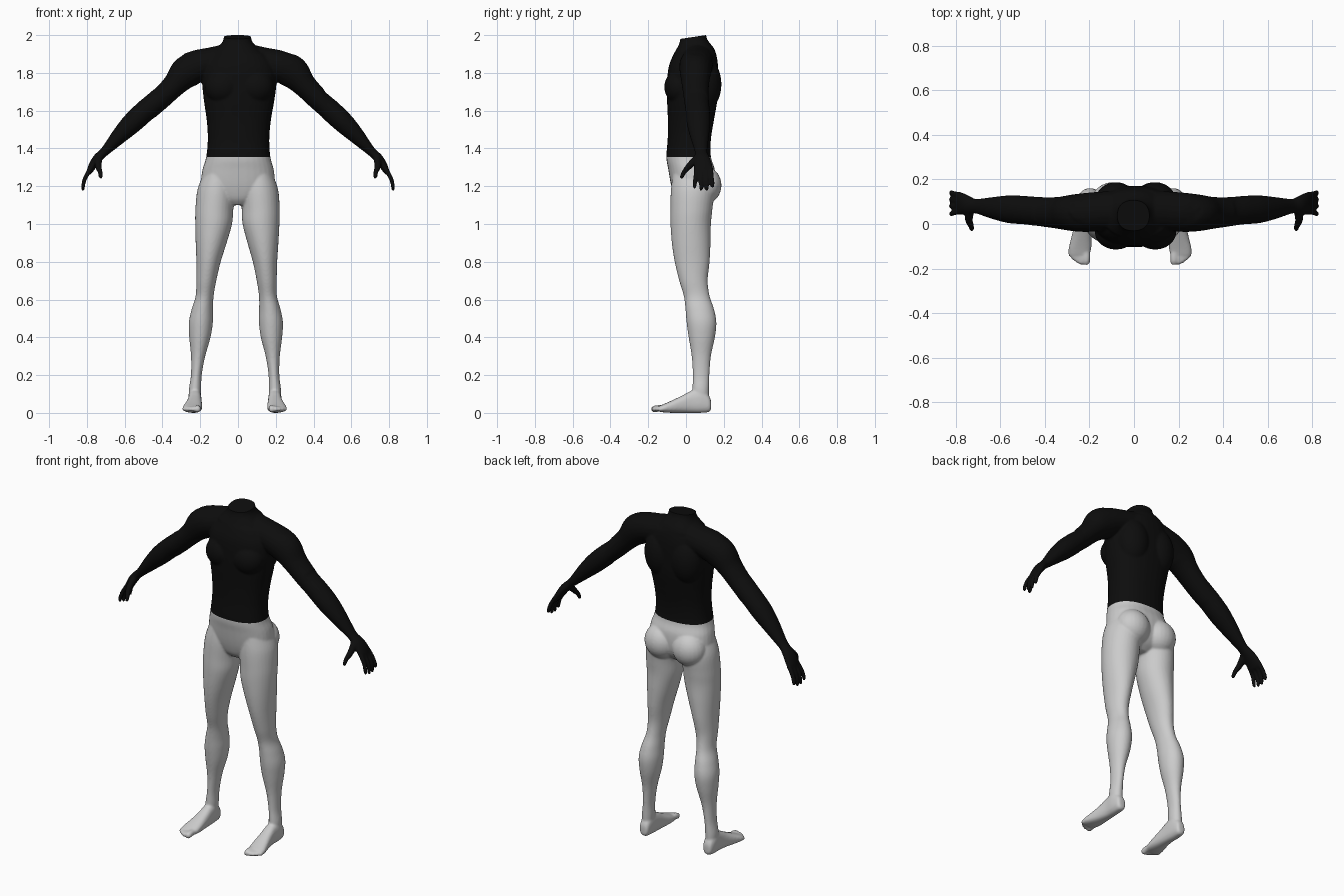
import bpy, bmesh, math
from mathutils import Vector, Matrix

if "Cube" in bpy.data.objects:
    bpy.data.objects.remove(bpy.data.objects["Cube"])

HEM = 1.356
bm = bmesh.new()


def resample(rows, k=5):
    """Catmull-Rom smoothing of rows of numbers."""
    out = []
    rows = [Vector(r) for r in rows]
    for i in range(len(rows) - 1):
        a, b = rows[max(i - 1, 0)], rows[i]
        c, d = rows[i + 1], rows[min(i + 2, len(rows) - 1)]
        for s in range(k):
            t = s / k
            out.append(b + 0.5 * t * (c - a + t * (2 * a - 5 * b + 4 * c - d + t * (3 * (b - c) + d - a))))
    return out + [rows[-1]]


def loft(rings):
    vs = [[bm.verts.new(p) for p in ring] for ring in rings]
    n = len(vs[0])
    for r, s in zip(vs, vs[1:]):
        for i in range(n):
            bm.faces.new((r[i], r[(i + 1) % n], s[(i + 1) % n], s[i]))
    bm.faces.new(vs[0])
    bm.faces.new(vs[-1])


def unit_ring(p, n=32):
    pts = []
    for i in range(n):
        c, s = math.cos(2 * math.pi * i / n), math.sin(2 * math.pi * i / n)
        pts.append((math.copysign(abs(c) ** (2 / p), c), math.copysign(abs(s) ** (2 / p), s)))
    return pts


def sections(rows, place, p=2.0):
    """Rows of (position, a0, a1, b0, b1) along a straight axis."""
    loft([[place(t, (a0 + a1) / 2 + u * (a1 - a0) / 2, (b0 + b1) / 2 + v * (b1 - b0) / 2)
           for u, v in unit_ring(p)] for t, a0, a1, b0, b1 in resample(rows)])


def limb(rows, m=1):
    """Rows of (x, y, z, thickness, depth radius) along a curved path."""
    rs = resample(rows)
    rings = []
    for i, r in enumerate(rs):
        d = Vector((rs[min(i + 1, len(rs) - 1)] - rs[max(i - 1, 0)])[:3]).normalized()
        ref = Vector((1, 0, 0)) if abs(d.y) > 0.8 else Vector((0, 1, 0))
        side = (ref - d * ref.dot(d)).normalized()
        up = d.cross(side)
        rings.append([Vector(r[:3]) + up * r[3] * u + side * r[4] * v for u, v in unit_ring(2, 20)])
    loft([[Vector((q.x * m, q.y, q.z)) for q in ring] for ring in rings])
    ball(rs[-1][:3], (r[4],) * 3, m) if r[4] < 0.02 else None


def ball(c, r, m=1):
    mat = Matrix.Translation((c[0] * m, c[1], c[2])) @ Matrix.Diagonal((*r, 1))
    bmesh.ops.create_uvsphere(bm, u_segments=24, v_segments=16, radius=1, matrix=mat)


# Torso from crotch to neck: z, half width, front y, back y
torso = [(1.10, .06, -.03, .08), (1.13, .12, -.055, .12), (1.17, .18, -.07, .145),
         (1.22, .195, -.082, .155), (1.29, .188, -.094, .152), (1.355, .17, -.104, .132),
         (1.45, .163, -.097, .132), (1.55, .17, -.096, .148), (1.65, .186, -.1, .165),
         (1.75, .197, -.1, .17), (1.83, .19, -.092, .17), (1.89, .155, -.07, .162),
         (1.93, .112, -.048, .148), (1.96, .082, -.034, .125), (1.99, .072, -.03, .108),
         (2.05, .07, -.03, .105)]
sections([(z, -w, w, f, b) for z, w, f, b in torso], lambda t, a, b: Vector((a, b, t)), 2.3)

leg = [(1.26, .03, .185, -.07, .13), (1.18, .014, .214, -.08, .15), (1.08, .022, .223, -.082, .14),
       (1.0, .028, .223, -.082, .132), (.9, .055, .219, -.075, .13), (.8, .085, .214, -.06, .125),
       (.7, .107, .213, -.036, .115), (.62, .12, .215, -.012, .125), (.55, .122, .235, -.003, .148),
       (.48, .122, .249, .003, .161), (.4, .133, .246, .014, .153), (.3, .16, .235, .03, .132),
       (.2, .177, .234, .036, .124), (.12, .179, .244, .034, .122), (.06, .185, .24, .04, .12)]
foot = [(.133, .195, .228, .02, .06), (.122, .184, .24, .005, .09), (.08, .178, .247, 0, .13),
        (.03, .176, .247, 0, .118), (-.02, .174, .254, 0, .092), (-.07, .172, .266, 0, .068),
        (-.11, .174, .275, .002, .05), (-.14, .182, .272, .006, .038)]
arm = [(.05, .06, 1.87, .085, .09), (.14, .058, 1.855, .08, .088), (.22, .052, 1.835, .084, .088),
       (.285, .05, 1.80, .086, .082), (.345, .05, 1.735, .064, .072), (.42, .055, 1.66, .058, .066),
       (.49, .062, 1.6, .058, .064), (.555, .066, 1.54, .056, .063), (.62, .071, 1.475, .045, .052),
       (.69, .078, 1.40, .028, .036), (.715, .08, 1.375, .024, .033), (.745, .085, 1.345, .025, .042),
       (.772, .091, 1.305, .021, .05), (.79, .094, 1.27, .014, .05)]
toes = [(.197, -.178, .018), (.219, -.178, .013), (.236, -.17, .012), (.252, -.158, .012), (.266, -.143, .011)]
fingers = [(.056, .046, 1.195), (.081, .08, 1.185), (.106, .11, 1.185), (.131, .14, 1.2)]

for m in (1, -1):
    # Legs and feet
    sections(leg, lambda t, a, b: Vector((a * m, b, t)))
    sections(foot, lambda t, a, b: Vector((a * m, t, b)), 2.5)
    for x, y, r in toes:
        limb([(x, -.11, .024, r, r), (x, y + .03, .024, r, r), (x, y + r * .6, .02, r, r)], m)
    # Arms, hands, fingers and thumbs
    limb(arm, m)
    for y0, y1, z in fingers:
        limb([(.778, y0, 1.295, .013, .013), (.806, (y0 + y1) / 2, 1.25, .012, .0125),
              (.818, y1, 1.215, .011, .0115), (.821, y1, z, .01, .01)], m)
    limb([(.735, .065, 1.355, .02, .02), (.74, .02, 1.31, .018, .018),
          (.73, -.01, 1.275, .013, .013), (.727, -.022, 1.25, .011, .011)], m)
    # Muscle masses: buttocks, chest, shoulder blades
    ball((.092, .098, 1.205), (.1, .09, .1), m)
    ball((.088, -.035, 1.725), (.095, .08, .09), m)
    ball((.088, .1, 1.74), (.095, .088, .14), m)

bmesh.ops.recalc_face_normals(bm, faces=bm.faces)
# Slight sideways lean of the stance
for v in bm.verts:
    if abs(v.co.x) < .45:
        v.co.x += -.018 * (1 - v.co.z / 1.25) if v.co.z < 1.9 else -.003

# Fuse all masses into one smooth skin
mesh = bpy.data.meshes.new("body_mass")
bm.to_mesh(mesh)
bm.free()
mass = bpy.data.objects.new("body_mass", mesh)
bpy.context.collection.objects.link(mass)
rem = mass.modifiers.new("fuse", 'REMESH')
rem.mode, rem.voxel_size = 'VOXEL', .0062
soft = mass.modifiers.new("soften", 'SMOOTH')
soft.factor, soft.iterations = .5, 6
skin = bpy.data.meshes.new_from_object(mass.evaluated_get(bpy.context.evaluated_depsgraph_get()))
bpy.data.objects.remove(mass)


def cut(b, co, no, clear):
    geom = b.verts[:] + b.edges[:] + b.faces[:]
    return bmesh.ops.bisect_plane(b, geom=geom, plane_co=co, plane_no=no, clear_outer=clear)


def part(name, is_shirt):
    b = bmesh.new()
    b.from_mesh(skin)
    # Slanted neck cut, capped, then split at the hem
    res = cut(b, (0, .105, 2), (0, -.15, 1), True)
    edges = [e for e in res['geom_cut'] if isinstance(e, bmesh.types.BMEdge)]
    bmesh.ops.holes_fill(b, edges=edges)
    cut(b, (0, 0, HEM), (0, 0, 1), False)
    drop = []
    for f in b.faces:
        c = f.calc_center_median()
        if (c.z > HEM or abs(c.x) > .45) != is_shirt:
            drop.append(f)
    bmesh.ops.delete(b, geom=drop, context='FACES')
    me = bpy.data.meshes.new(name)
    b.to_mesh(me)
    b.free()
    ob = bpy.data.objects.new(name, me)
    bpy.context.collection.objects.link(ob)
    bpy.ops.object.select_all(action='DESELECT')
    ob.select_set(True)
    bpy.context.view_layer.objects.active = ob
    bpy.ops.object.shade_smooth_by_angle(angle=math.radians(50))
    return ob


shirt = part("upper_body", True)
part("legs", False)
black = bpy.data.materials.new("black")
black.diffuse_color = (.004, .004, .004, 1)
black.use_nodes = True
black.node_tree.nodes["Principled BSDF"].inputs["Base Color"].default_value = black.diffuse_color
shirt.data.materials.append(black)
